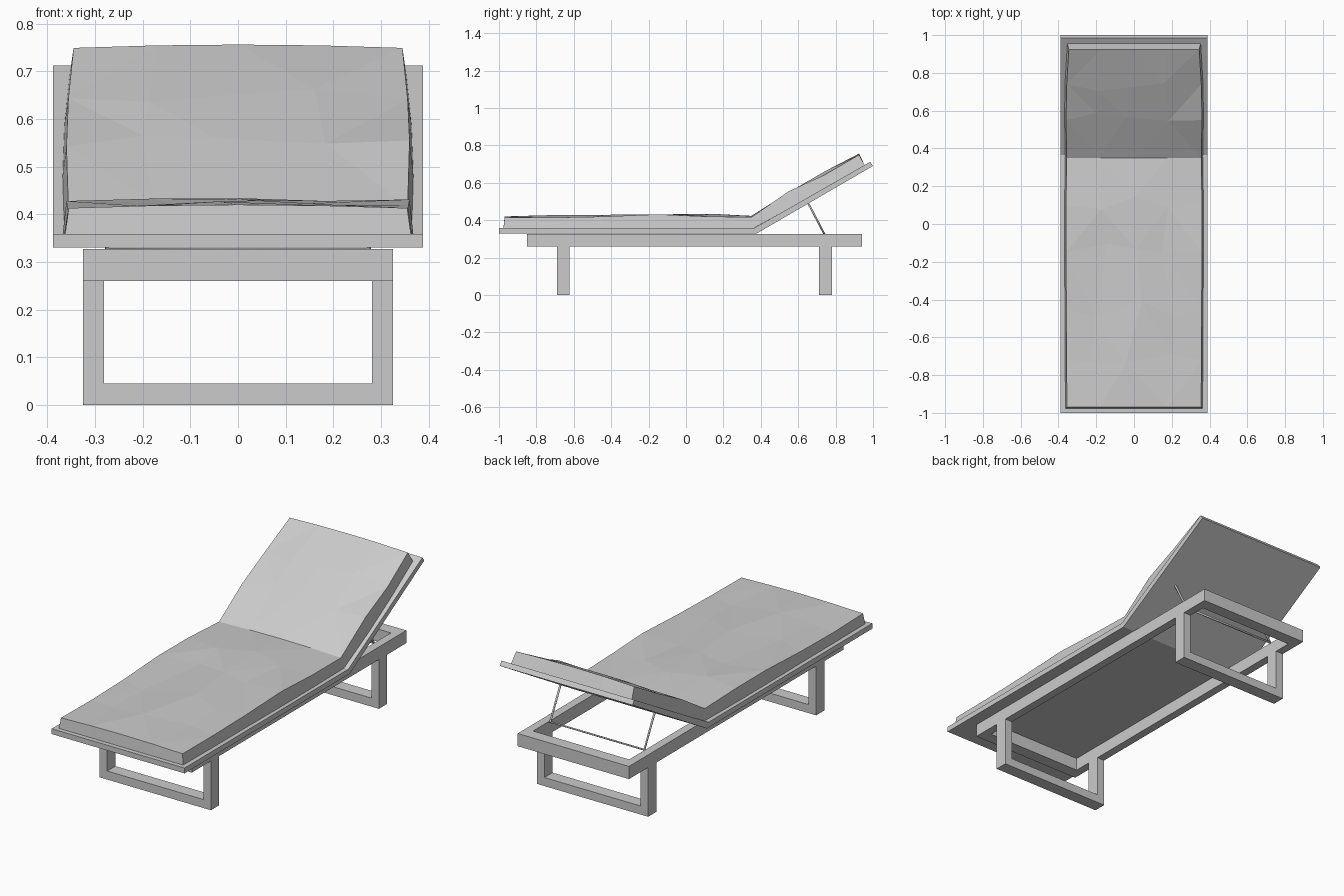
import bpy, bmesh, random
from mathutils import Vector

random.seed(4)
if "Cube" in bpy.data.objects:
    bpy.data.objects.remove(bpy.data.objects["Cube"])

grey = bpy.data.materials.new("light_grey")
grey.use_nodes = True
colour = (0.6, 0.6, 0.6, 1)
grey.diffuse_color = colour
grey.node_tree.nodes["Principled BSDF"].inputs["Base Color"].default_value = colour


def finish(name, bm):
    bmesh.ops.recalc_face_normals(bm, faces=bm.faces)
    mesh = bpy.data.meshes.new(name)
    bm.to_mesh(mesh)
    bm.free()
    mesh.materials.append(grey)
    obj = bpy.data.objects.new(name, mesh)
    bpy.context.collection.objects.link(obj)
    return obj


def box(name, x, y, z):
    bm = bmesh.new()
    bmesh.ops.create_cube(bm, size=1)
    for v in bm.verts:
        v.co = [lo + (c + 0.5) * (hi - lo) for c, (lo, hi) in zip(v.co, (x, y, z))]
    return finish(name, bm)


def prism(name, outline, half_width):
    """Extrude a side outline of (y, z) points across the width."""
    bm = bmesh.new()
    face = bm.faces.new([bm.verts.new((-half_width, y, z)) for y, z in outline])
    new = bmesh.ops.extrude_face_region(bm, geom=[face])["geom"]
    verts = [g for g in new if isinstance(g, bmesh.types.BMVert)]
    bmesh.ops.translate(bm, verts=verts, vec=(2 * half_width, 0, 0))
    return finish(name, bm)


def rod(name, points, radius):
    curve = bpy.data.curves.new(name, "CURVE")
    curve.dimensions = "3D"
    curve.bevel_depth = radius
    curve.bevel_resolution = 1
    curve.use_fill_caps = True
    spline = curve.splines.new("POLY")
    spline.points.add(len(points) - 1)
    for p, co in zip(spline.points, points):
        p.co = (*co, 1)
    curve.materials.append(grey)
    bpy.context.collection.objects.link(bpy.data.objects.new(name, curve))


# Base frame: two long rails and two end bars
W, RAIL, LOW, HIGH = 0.325, 0.044, 0.26, 0.327
for side, s in (("left", 1), ("right", -1)):
    span = sorted((s * W, s * (W - RAIL)))
    box(side + "_rail", span, (-0.85, 0.94), (LOW, HIGH))
    # Leg posts under the rail
    for end, y in (("front", -0.69), ("back", 0.712)):
        box(f"{end}_{side}_leg", span, (y, y + 0.068), (0, LOW))
inner = (RAIL - W, W - RAIL)
for end, y in (("front", -0.85), ("back", 0.875)):
    box(end + "_end_bar", inner, (y, y + 0.065), (LOW, HIGH))
for end, y in (("front", -0.69), ("back", 0.712)):
    box(end + "_foot_bar", inner, (y, y + 0.068), (0, 0.045))

# Bent bed panel with a raised backrest
prism("bed_panel", [(-1, 0.33), (0.38, 0.33), (1, 0.69), (0.985, 0.712),
                    (0.366, 0.358), (-1, 0.358)], 0.388)

# Wire prop that holds up the backrest
prop = [(-0.275, 0.655, 0.488), (-0.275, 0.74, 0.325),
        (0.275, 0.74, 0.325), (0.275, 0.655, 0.488)]
rod("backrest_prop", prop, 0.006)

# Lumpy faceted cushion: rows of y, top height, half width
rows = [(-0.97, 0.416, 0.355), (-0.72, 0.418, 0.357), (-0.45, 0.422, 0.358),
        (-0.15, 0.429, 0.36), (0.1, 0.426, 0.36), (0.35, 0.419, 0.356),
        (0.55, 0.552, 0.36), (0.74, 0.653, 0.356), (0.925, 0.752, 0.345)]
COLS = 5
bm = bmesh.new()
tops, bottoms = [], []
for i, (y, z, w) in enumerate(rows):
    back = max(0, min(1, (y - 0.35) / 0.2))
    base_y = y + 0.03 * back + (0.012 if i == 5 else 0) - (0.006 if i == 0 else 0)
    base_z = 0.357 + max(0, base_y - 0.366) * 0.573
    top, bottom = [], []
    for c in range(COLS):
        u = 2 * c / (COLS - 1) - 1
        edge = abs(u) == 1
        end = i in (0, 5, len(rows) - 1)
        dx, dy = (0, 0) if edge or end else (random.uniform(-0.05, 0.05), random.uniform(-0.06, 0.06))
        slope = 0.54 if i > 5 else 0
        lift = -0.007 * u * u + (0.004 if end else random.uniform(-0.006, 0.01))
        top.append(bm.verts.new((u * w + dx, y + dy, z + dy * slope + lift)))
        bottom.append(bm.verts.new((u * (w + 0.008), base_y, base_z)))
    tops.append(top)
    bottoms.append(bottom)
top_faces = []
for i in range(len(rows) - 1):
    for c in range(COLS - 1):
        top_faces.append(bm.faces.new((tops[i][c], tops[i][c + 1], tops[i + 1][c + 1], tops[i + 1][c])))
        bm.faces.new((bottoms[i][c], bottoms[i + 1][c], bottoms[i + 1][c + 1], bottoms[i][c + 1]))
    for c in (0, COLS - 1):
        bm.faces.new((tops[i][c], tops[i + 1][c], bottoms[i + 1][c], bottoms[i][c]))
for i in (0, len(rows) - 1):
    for c in range(COLS - 1):
        bm.faces.new((tops[i][c], tops[i][c + 1], bottoms[i][c + 1], bottoms[i][c]))
bmesh.ops.triangulate(bm, faces=top_faces)
finish("cushion", bm)
